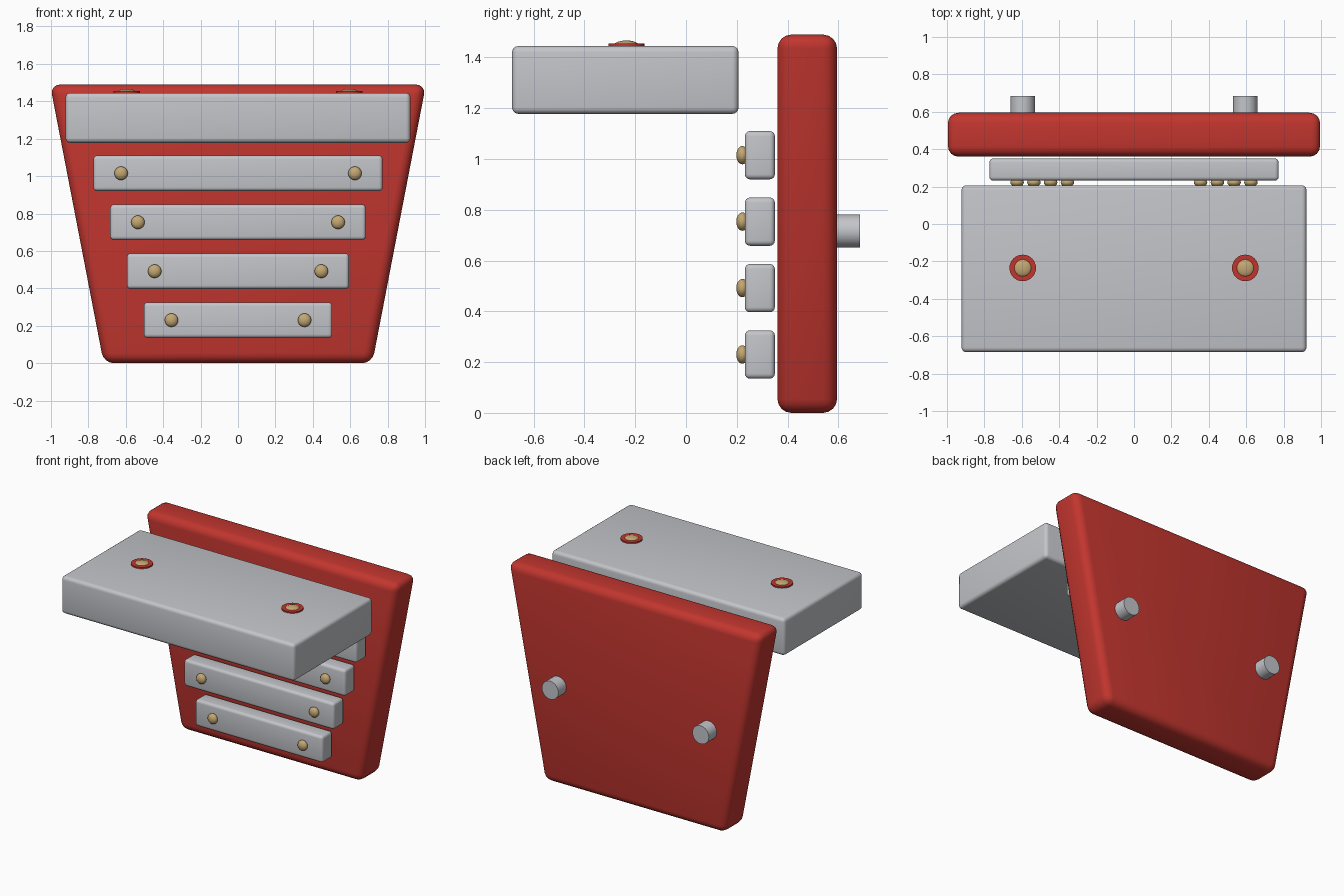
import bpy, bmesh, math
from mathutils import Matrix

if "Cube" in bpy.data.objects:
    bpy.data.objects.remove(bpy.data.objects["Cube"])


def material(name, rgb):
    m = bpy.data.materials.new(name)
    m.diffuse_color = (*rgb, 1)
    m.use_nodes = True
    m.node_tree.nodes["Principled BSDF"].inputs["Base Color"].default_value = m.diffuse_color
    return m


RED = material("red", (0.54, 0.036, 0.028))
GREY = material("light grey", (0.55, 0.56, 0.59))
GOLD = material("brass", (0.55, 0.39, 0.17))


def finish(name, bm, mat, bevel=0, segments=4):
    """Turn a bmesh into a smooth, rounded object."""
    if bevel:
        bmesh.ops.bevel(bm, geom=bm.edges[:], offset=bevel, segments=segments,
                        profile=0.5, affect='EDGES', clamp_overlap=True)
    bmesh.ops.recalc_face_normals(bm, faces=bm.faces[:])
    me = bpy.data.meshes.new(name)
    bm.to_mesh(me)
    bm.free()
    me.materials.append(mat)
    ob = bpy.data.objects.new(name, me)
    bpy.context.collection.objects.link(ob)
    bpy.context.view_layer.objects.active = ob
    ob.select_set(True)
    bpy.ops.object.shade_smooth_by_angle(angle=math.radians(35))
    ob.select_set(False)


def block(name, half_x, y, z, mat, bevel, half_bottom=None):
    """Rounded box, optionally tapering to a narrower bottom."""
    bm = bmesh.new()
    bmesh.ops.create_cube(bm, size=1)
    for v in bm.verts:
        w = half_bottom if half_bottom and v.co.z < 0 else half_x
        v.co = (2 * v.co.x * w, y[v.co.y > 0], z[v.co.z > 0])
    finish(name, bm, mat, bevel)


def disc(name, loc, radius, depth, mat, rot=None):
    bm = bmesh.new()
    bmesh.ops.create_cone(bm, cap_ends=True, segments=32, radius1=radius, radius2=radius,
                          depth=depth, matrix=Matrix.Translation(loc) @ (rot or Matrix()))
    finish(name, bm, mat)


def button(name, loc, scale, mat):
    bm = bmesh.new()
    bmesh.ops.create_uvsphere(bm, u_segments=24, v_segments=14, radius=1,
                              matrix=Matrix.Translation(loc) @ Matrix.Diagonal((*scale, 1)))
    finish(name, bm, mat)


# Tapered back board and the thick shelf slab in front of it
block("back_board", 1.005, (0.36, 0.595), (0.0, 1.49), RED, 0.055, 0.718)
block("shelf_slab", 0.922, (-0.685, 0.207), (1.178, 1.445), GREY, 0.025)

# Four bars, shrinking downwards, each with two brass studs
for i in range(4):
    zc = 1.015 - 0.2617 * i
    block(f"bar_{i + 1}", 0.773 - 0.0897 * i, (0.232, 0.35), (zc - 0.095, zc + 0.095), GREY, 0.02)
    for side, s in (("left", -1), ("right", 1)):
        button(f"bar_stud_{i + 1}_{side}", (s * (0.625 - 0.0897 * i), 0.222, zc),
               (0.036, 0.024, 0.036), GOLD)

# Shelf studs with red washers, and the rear pegs
for side, s in (("left", -1), ("right", 1)):
    x = s * 0.595
    disc(f"washer_{side}", (x, -0.235, 1.445), 0.071, 0.02, RED)
    button(f"shelf_stud_{side}", (x, -0.235, 1.447), (0.049, 0.049, 0.02), GOLD)
    disc(f"rear_peg_{side}", (x, 0.63, 0.716), 0.065, 0.11, GREY, Matrix.Rotation(math.pi / 2, 4, 'X'))
